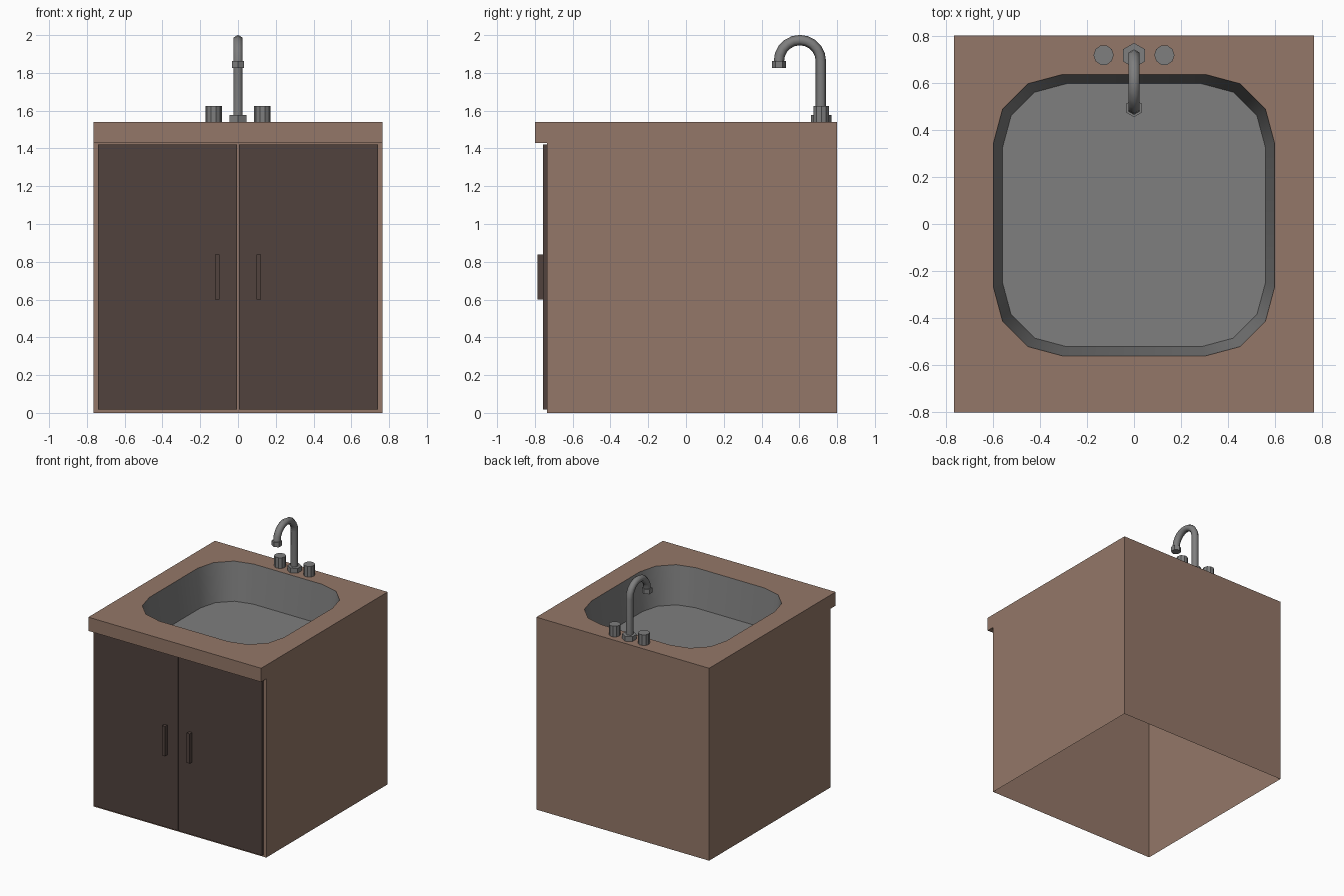
import bpy, bmesh
from math import sin, cos, pi

if "Cube" in bpy.data.objects:
    bpy.data.objects.remove(bpy.data.objects["Cube"])


def material(name, rgb):
    m = bpy.data.materials.new(name)
    m.diffuse_color = (*rgb, 1)
    m.use_nodes = True
    m.node_tree.nodes["Principled BSDF"].inputs["Base Color"].default_value = m.diffuse_color
    return m


WOOD = material("brown_wood", (0.296, 0.186, 0.138))
DARK = material("dark_wood", (0.082, 0.054, 0.047))
METAL = material("grey_metal", (0.210, 0.210, 0.210))


def finish(name, bm, mat, recalc=True):
    if recalc:
        bmesh.ops.recalc_face_normals(bm, faces=bm.faces)
    me = bpy.data.meshes.new(name)
    bm.to_mesh(me)
    bm.free()
    me.materials.append(mat)
    ob = bpy.data.objects.new(name, me)
    bpy.context.collection.objects.link(ob)
    return ob


def box(name, lo, hi, mat):
    bm = bmesh.new()
    bmesh.ops.create_cube(bm, size=1)
    for v in bm.verts:
        v.co = [(a + b) / 2 + c * (b - a) for a, b, c in zip(lo, hi, v.co)]
    return finish(name, bm, mat)


def prism(name, x, y, z0, z1, r, sides, start, mat):
    bm = bmesh.new()
    rings = [[bm.verts.new((x + r * cos(start + 2 * pi * i / sides),
                            y + r * sin(start + 2 * pi * i / sides), z))
              for i in range(sides)] for z in (z0, z1)]
    bridge(bm, *rings)
    for ring in rings:
        bm.faces.new(ring)
    return finish(name, bm, mat)


def bridge(bm, a, b, smooth=False):
    n = len(a)
    for i in range(n):
        j = (i + 1) % n
        bm.faces.new((a[i], a[j], b[j], b[i])).smooth = smooth


def rounded_square(bm, half, r, z, cy=0.0375):
    # counter-clockwise outline with three segments per corner
    pts = []
    for q, (sx, sy) in enumerate([(1, 1), (-1, 1), (-1, -1), (1, -1)]):
        for k in range(4):
            a = q * pi / 2 + k * pi / 6
            pts.append(bm.verts.new((sx * (half - r) + r * cos(a),
                                     cy + sy * (half - r) + r * sin(a), z)))
    return pts


# Cabinet shell: side profile with counter lip, open underneath, hole on top
W, TOP = 0.765, 1.54
profile = [(0.8, 0), (0.8, TOP), (-0.8, TOP), (-0.8, 1.43), (-0.735, 1.43), (-0.735, 0)]
bm = bmesh.new()
left, right = [[bm.verts.new((x, y, z)) for y, z in profile] for x in (-W, W)]
bm.faces.new(left)
bm.faces.new(right)
for i in (0, 2, 3, 4):
    bm.faces.new((left[i], left[i + 1], right[i + 1], right[i]))
rim = rounded_square(bm, 0.597, 0.292, TOP)
edges = [bm.edges.new((rim[i - 1], rim[i])) for i in range(len(rim))]
for a, b in ((left[1], left[2]), (left[2], right[2]), (right[2], right[1]), (right[1], left[1])):
    edges.append(bm.edges.get((a, b)) or bm.edges.new((a, b)))
bmesh.ops.triangle_fill(bm, edges=edges, use_beauty=True, normal=(0, 0, 1))
finish("cabinet", bm, WOOD)

# Sink basin, normals facing inward and up
bm = bmesh.new()
upper = rounded_square(bm, 0.597, 0.292, TOP)
lower = rounded_square(bm, 0.5585, 0.273, TOP - 0.3)
bridge(bm, upper, lower, smooth=True)
bm.faces.new(lower)
finish("sink_basin", bm, METAL, recalc=False)

# Doors, handles and tap knobs, one on each side
for side, s in (("left", -1), ("right", 1)):
    xs = sorted((s * 0.004, s * 0.742))
    box(side + "_door", (xs[0], -0.756, 0.018), (xs[1], -0.736, 1.422), DARK)
    xs = sorted((s * 0.097, s * 0.123))
    box(side + "_handle", (xs[0], -0.787, 0.6), (xs[1], -0.756, 0.838), DARK)
    prism(side + "_knob", s * 0.129, 0.717, TOP, 1.625, 0.043, 10, 0, METAL)

# Faucet base and nozzle
prism("faucet_base", 0, 0.716, TOP, 1.578, 0.053, 6, pi / 2, METAL)
prism("faucet_nozzle", 0, 0.492, 1.826, 1.864, 0.038, 6, pi / 2, METAL)

# Faucet spout: hexagonal tube swept up and over a half circle
bm = bmesh.new()
R, CY, CZ, r = 0.111, 0.603, 1.8625, 0.0275
path = [(CY + R, TOP, 0)] + [(CY + R * cos(a), CZ + R * sin(a), a)
                             for a in (pi * k / 10 for k in range(11))]
rings = []
for y, z, a in path:
    rings.append([bm.verts.new((r * sin(t), y + r * cos(t) * cos(a), z + r * cos(t) * sin(a)))
                  for t in (pi * k / 3 for k in range(6))])
for a, b in zip(rings, rings[1:]):
    bridge(bm, a, b, smooth=True)
bm.faces.new(rings[0])
bm.faces.new(rings[-1])
finish("faucet_spout", bm, METAL)
